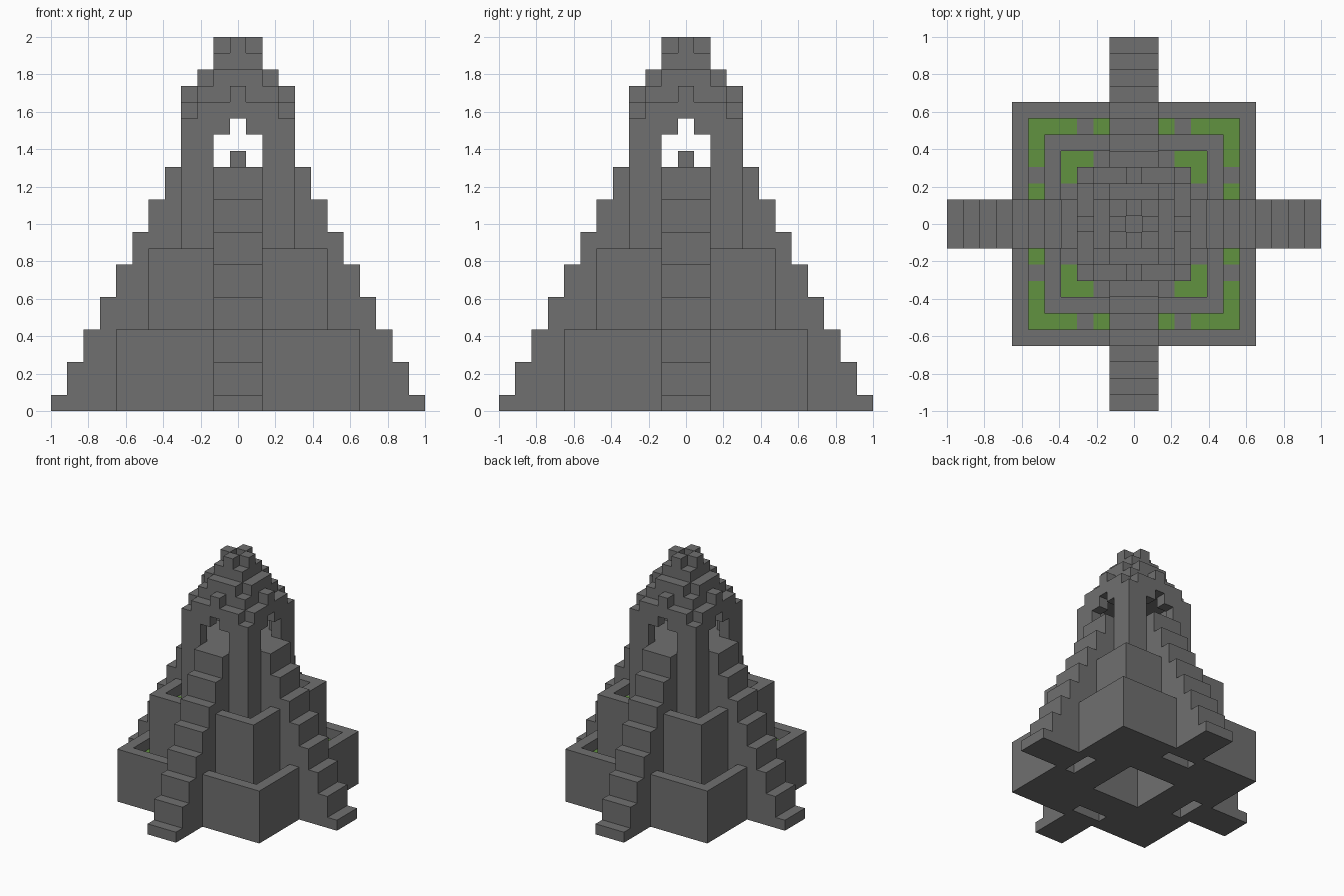
import bpy, bmesh, math
from mathutils import Matrix, Vector

U = 2 / 23  # edge length of one block

cube = bpy.data.objects.get("Cube")
if cube:
    bpy.data.objects.remove(cube, do_unlink=True)


def material(name, color):
    m = bpy.data.materials.new(name)
    m.use_nodes = True
    m.diffuse_color = color
    m.node_tree.nodes["Principled BSDF"].inputs["Base Color"].default_value = color
    return m


STONE = material("grey stone", (0.16, 0.16, 0.16, 1))
GRASS = material("green grass", (0.12, 0.29, 0.05, 1))


def add_box(bm, x0, x1, y0, y1, z0, z1):
    size = Matrix.Diagonal((x1 - x0, y1 - y0, z1 - z0, 1))
    centre = Vector((x0 + x1, y0 + y1, z0 + z1)) / 2
    bmesh.ops.create_cube(bm, size=1, matrix=Matrix.Translation(centre) @ size)


def finish(bm, name, mat, around):
    """Turn the mesh into an object, repeated on all four sides if asked."""
    if around:
        source = bm.verts[:] + bm.edges[:] + bm.faces[:]
        for k in (1, 2, 3):
            copy = bmesh.ops.duplicate(bm, geom=source)["geom"]
            verts = [g for g in copy if isinstance(g, bmesh.types.BMVert)]
            bmesh.ops.rotate(bm, verts=verts, cent=(0, 0, 0),
                             matrix=Matrix.Rotation(k * math.pi / 2, 3, "Z"))
    bmesh.ops.scale(bm, vec=(U, U, U), verts=bm.verts)
    bmesh.ops.recalc_face_normals(bm, faces=bm.faces)
    mesh = bpy.data.meshes.new(name)
    bm.to_mesh(mesh)
    bm.free()
    mesh.materials.append(mat)
    bpy.context.collection.objects.link(bpy.data.objects.new(name, mesh))


def side_part(name, outer, inner, z0, z1, spans, mat=STONE):
    """Boxes on the front side, between two distances from the centre."""
    bm = bmesh.new()
    for a, b in spans:
        add_box(bm, a, b, -outer, -inner, z0, z1)
    finish(bm, name, mat, True)


def ring(name, outer, inner, z0, z1):
    side_part(name, outer, inner, z0, z1, [(-outer, inner)])


def block(name, half, z0, z1):
    bm = bmesh.new()
    add_box(bm, -half, half, -half, half, z0, z1)
    finish(bm, name, STONE, False)


# Lower terrace: wall, planter bed, grass and stone pavers
ring("lower_terrace_wall", 7.5, 6.5, 0, 5)
side_part("lower_bed", 6.5, 5.5, 0, 3, [(-5.5, -1.5), (1.5, 6.5)])
side_part("lower_grass", 6.5, 5.5, 3, 4,
          [(-5.5, -3.5), (-2.5, -1.5), (1.5, 2.5), (3.5, 6.5)], GRASS)
side_part("lower_pavers", 6.5, 5.5, 3, 4, [(-3.5, -2.5), (2.5, 3.5)])

# Upper terrace
ring("upper_terrace_wall", 5.5, 4.5, 0, 10)
ring("upper_bed", 4.5, 3.5, 0, 8)
side_part("upper_grass", 4.5, 3.5, 8, 9, [(-3.5, -2.5), (2.5, 4.5)], GRASS)
side_part("upper_pavers", 4.5, 3.5, 8, 9, [(-2.5, 2.5)])

# Hollow tower with a stepped doorway on each side
ring("tower_wall", 3.5, 2.5, 0, 15)
side_part("door_jambs", 3.5, 2.5, 15, 17, [(-3.5, -1.5), (1.5, 2.5)])
side_part("door_heads", 3.5, 2.5, 17, 18, [(-3.5, -0.5), (0.5, 2.5)])
block("shrine_floor", 2.5, 14, 15)
block("altar", 0.5, 15, 16)

# Stepped roof with raised blocks on each side
block("roof_lower", 2.5, 18, 20)
side_part("roof_eaves", 3.5, 2.5, 18, 19, [(-2.5, 2.5)])
side_part("eave_crests", 3.5, 2.5, 19, 20, [(-0.5, 0.5)])
block("roof_upper", 1.5, 20, 22)
side_part("roof_ledges", 2.5, 1.5, 20, 21, [(-1.5, 1.5)])
side_part("crown_posts", 1.5, 0.5, 22, 23, [(-0.5, 0.5)])

# Stairs: one stepped profile, extruded to its width and set on four sides
profile = [(3.5, 9), (4.5, 9), (4.5, 10), (5.5, 10), (5.5, 4), (6.5, 4),
           (6.5, 5), (7.5, 5), (7.5, 0), (11.5, 0)]
for i in range(8):
    profile += [(11.5 - i, 1 + 2 * i), (10.5 - i, 1 + 2 * i)]
bm = bmesh.new()
face = bm.faces.new([bm.verts.new((-1.5, -r, z)) for r, z in profile])
side = bmesh.ops.extrude_face_region(bm, geom=[face])["geom"]
moved = [g for g in side if isinstance(g, bmesh.types.BMVert)]
bmesh.ops.translate(bm, vec=(3, 0, 0), verts=moved)
if not face.is_valid or all(len(e.link_faces) == 2 for e in bm.edges):
    pass
else:
    bm.faces.new([v for v in face.verts])
finish(bm, "stairs", STONE, True)
